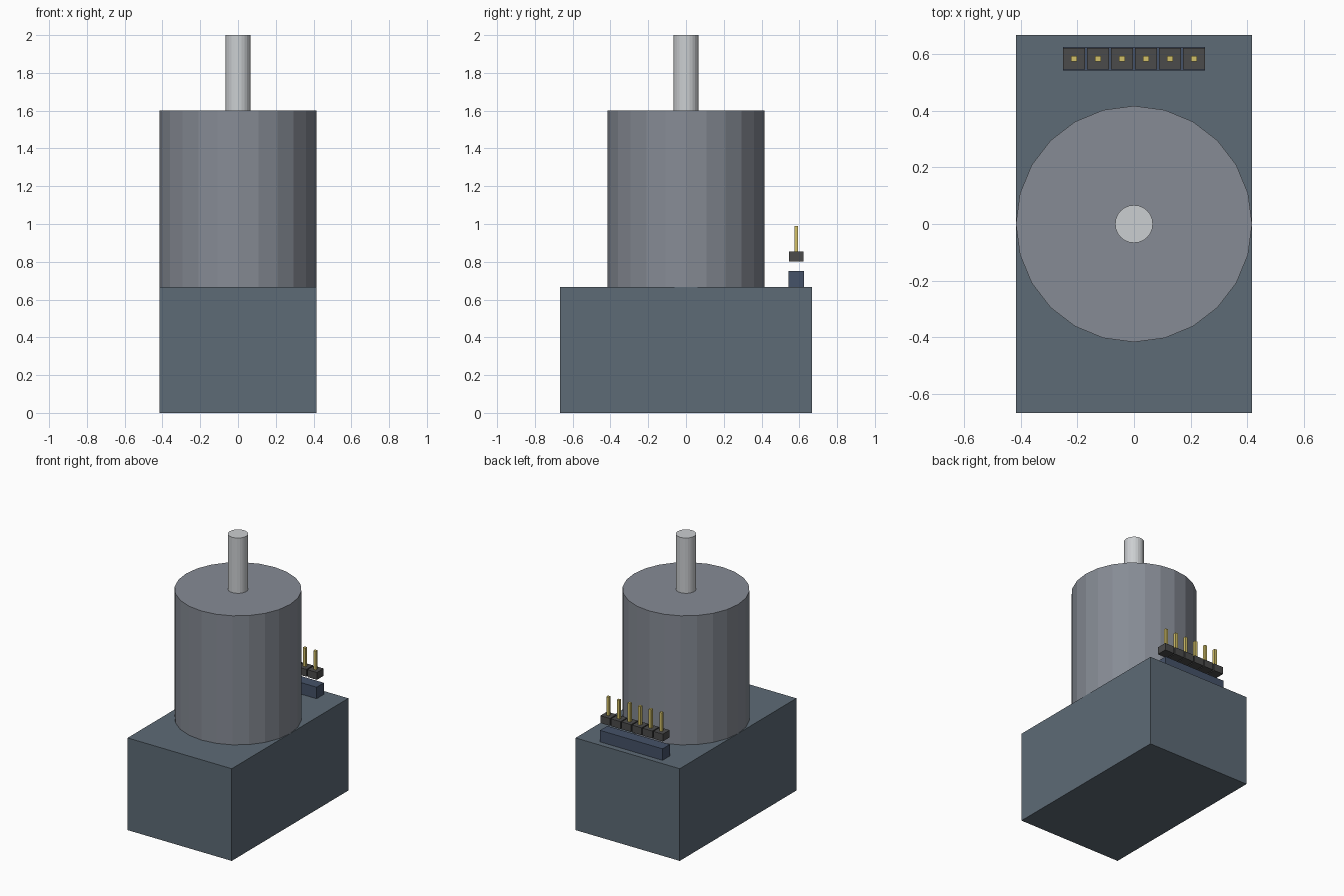
import bpy
from mathutils import Matrix
import bmesh

if "Cube" in bpy.data.objects:
    bpy.data.objects.remove(bpy.data.objects["Cube"])


def material(name, rgb):
    mat = bpy.data.materials.new(name)
    mat.diffuse_color = (*rgb, 1)
    mat.use_nodes = True
    mat.node_tree.nodes["Principled BSDF"].inputs["Base Color"].default_value = mat.diffuse_color
    return mat


def add_part(name, bm, mat):
    mesh = bpy.data.meshes.new(name)
    bm.to_mesh(mesh)
    bm.free()
    mesh.materials.append(mat)
    obj = bpy.data.objects.new(name, mesh)
    bpy.context.collection.objects.link(obj)
    return obj


def box(name, x, y, z0, z1, sx, sy, mat):
    bm = bmesh.new()
    place = Matrix.Translation((x, y, (z0 + z1) / 2)) @ Matrix.Diagonal((sx, sy, z1 - z0, 1))
    bmesh.ops.create_cube(bm, size=1, matrix=place)
    return add_part(name, bm, mat)


def cylinder(name, radius, z0, z1, mat, sides=24):
    bm = bmesh.new()
    bmesh.ops.create_cone(bm, cap_ends=True, segments=sides, radius1=radius, radius2=radius,
                          depth=z1 - z0, matrix=Matrix.Translation((0, 0, (z0 + z1) / 2)))
    return add_part(name, bm, mat)


slate = material("slate", (0.11, 0.145, 0.18))
steel = material("steel", (0.24, 0.26, 0.30))
bright = material("bright_steel", (0.60, 0.62, 0.64))
navy = material("navy", (0.06, 0.085, 0.14))
black = material("dark_plastic", (0.07, 0.07, 0.07))
gold = material("gold", (0.65, 0.53, 0.14))

# Gearbox, motor can and output shaft
BASE_TOP = 0.6667
box("gearbox", 0, 0, 0, BASE_TOP, 0.8333, 1.3333, slate)
cylinder("motor_body", 0.4167, BASE_TOP, 1.6, steel)
cylinder("shaft", 0.0667, 1.6, 2.0, bright)

# Connector strip with a row of six header pins hovering above it
ROW_Y, PITCH = 0.5833, 0.0847
box("connector_strip", 0, ROW_Y, BASE_TOP, 0.75, 0.5, 0.0833, navy)
for i in range(6):
    x = (i - 2.5) * PITCH
    box(f"pin_housing_{i + 1}", x, ROW_Y, 0.802, 0.855, 0.0767, 0.0767, black)
    box(f"pin_{i + 1}", x, ROW_Y, 0.81, 0.99, 0.02, 0.02, gold)
